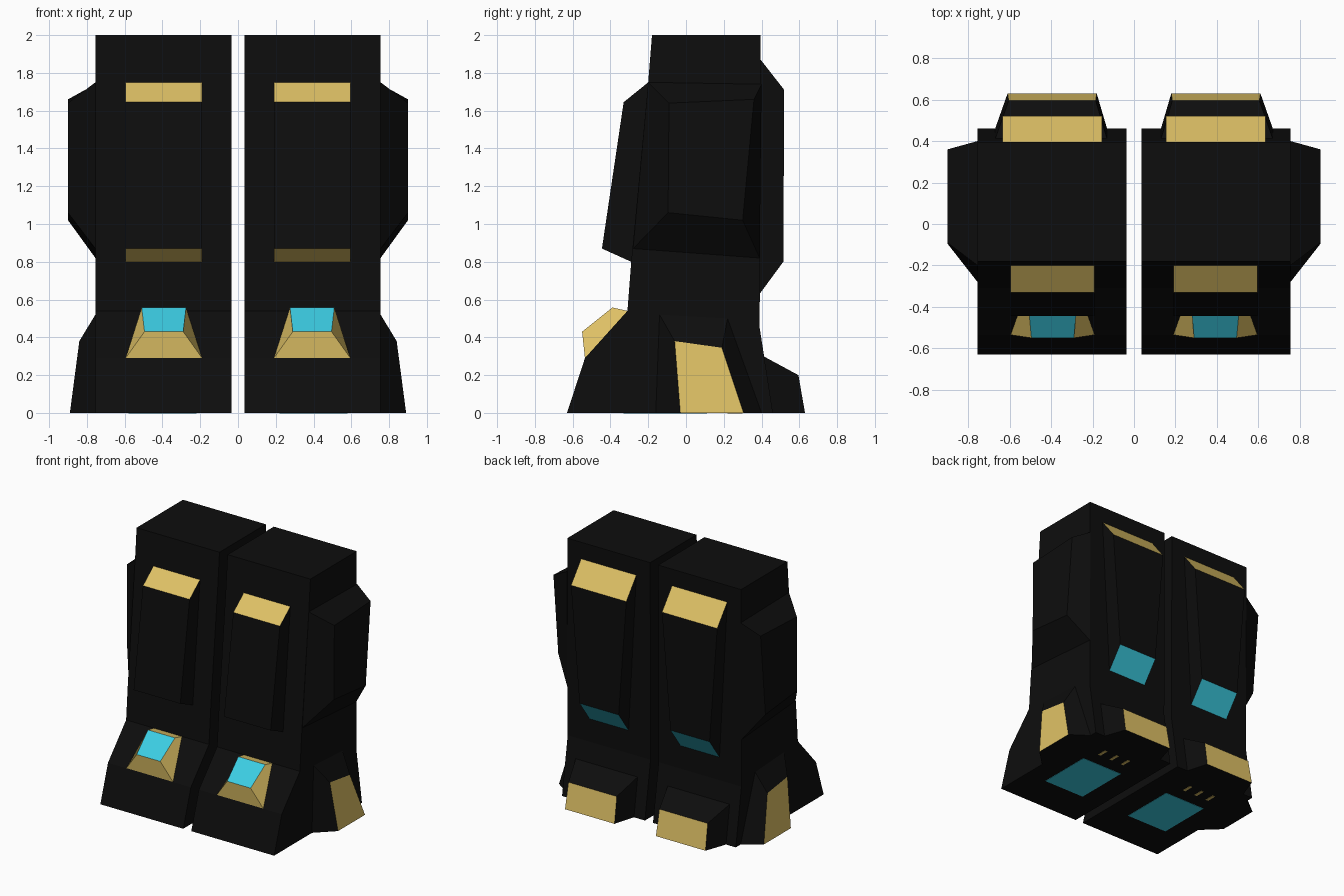
import bpy, bmesh
from mathutils import Vector

if "Cube" in bpy.data.objects:
    bpy.data.objects.remove(bpy.data.objects["Cube"])


def material(name, rgb):
    m = bpy.data.materials.new(name)
    m.diffuse_color = (*rgb, 1)
    m.use_nodes = True
    m.node_tree.nodes["Principled BSDF"].inputs["Base Color"].default_value = m.diffuse_color
    return m


BLACK = material("black", (0.004, 0.004, 0.004))
GOLD = material("gold", (0.73, 0.53, 0.13))
CYAN = material("cyan", (0.045, 0.61, 0.77))
MATS = (BLACK, GOLD, CYAN)


def loft(name, ring_a, ring_b, paint=lambda n: 0):
    """Solid between two matching outlines, mirrored to the other leg.
    paint(normal) gives the material index of each face."""
    bm = bmesh.new()
    a = [bm.verts.new(p) for p in ring_a]
    b = [bm.verts.new(p) for p in ring_b]
    bm.faces.new(a)
    bm.faces.new(b)
    n = len(a)
    for i in range(n):
        j = (i + 1) % n
        bm.faces.new((a[i], a[j], b[j], b[i]))
    bmesh.ops.recalc_face_normals(bm, faces=bm.faces)
    bm.normal_update()
    for f in bm.faces:
        f.material_index = paint(f.normal)
    me = bpy.data.meshes.new(name)
    bm.to_mesh(me)
    bm.free()
    for m in MATS:
        me.materials.append(m)
    ob = bpy.data.objects.new(name, me)
    bpy.context.collection.objects.link(ob)
    mod = ob.modifiers.new("other_leg", 'MIRROR')
    mod.use_mirror_merge = False
    return ob


def prism(name, profile, x0, x1, paint=lambda n: 0):
    """Side profile of (y, z) points extruded along x."""
    return loft(name, [(x0, y, z) for y, z in profile],
                [(x1, y, z) for y, z in profile], paint)


def side_block(name, inner, outer, paint=lambda n: 0):
    """Tapered block on the outer side; inner is sunk into the leg."""
    return loft(name, [(0.755, y, z) for y, z in inner], outer, paint)


# Main leg and foot body
prism("leg_body", [(-0.63, 0), (-0.535, 0.29), (-0.31, 0.54), (-0.29, 0.80),
                   (-0.20, 1.75), (-0.18, 2.0), (0.395, 2.0), (0.39, 0.45),
                   (0.46, 0)], 0.035, 0.755)

# Shin plate with gold upper and lower bevels
prism("shin_plate", [(-0.29, 0.80), (-0.445, 0.87), (-0.33, 1.645),
                     (-0.20, 1.75)], 0.19, 0.595,
      lambda n: 1 if abs(n.z) > 0.5 else 0)

# Calf block: gold top bevel, cyan thruster underneath
loft("calf_block",
     [(0.225, 0.39, 0.63), (0.565, 0.39, 0.63), (0.635, 0.395, 1.87), (0.155, 0.395, 1.87)],
     [(0.225, 0.515, 0.80), (0.565, 0.515, 0.80), (0.635, 0.52, 1.71), (0.155, 0.52, 1.71)],
     lambda n: 1 if n.z > 0.4 else 2 if n.z < -0.4 else 0)

# Heel block with gold back face
loft("heel_block",
     [(0.13, 0.46, 0), (0.67, 0.46, 0), (0.67, 0.41, 0.30), (0.13, 0.41, 0.30)],
     [(0.18, 0.63, 0), (0.61, 0.63, 0), (0.605, 0.595, 0.20), (0.185, 0.595, 0.20)],
     lambda n: 1 if n.y > 0.9 else 0)

# Toe lamp: gold housing with cyan top face
loft("toe_lamp",
     [(0.19, -0.535, 0.29), (0.595, -0.535, 0.29), (0.515, -0.31, 0.54), (0.27, -0.31, 0.54)],
     [(0.29, -0.55, 0.43), (0.495, -0.55, 0.43), (0.51, -0.39, 0.558), (0.275, -0.39, 0.558)],
     lambda n: 2 if n.y < -0.4 and n.z > 0.5 else 1)

# Outer side armour of the upper leg
side_block("side_armour",
           [(-0.28, 0.87), (0.39, 0.82), (0.40, 1.74), (-0.20, 1.75)],
           [(0.90, -0.095, 1.06), (0.90, 0.30, 1.02), (0.90, 0.36, 1.66), (0.90, -0.09, 1.64)])

# Ankle guard with gold outer face
side_block("ankle_guard",
           [(-0.16, 0), (0.40, 0), (0.22, 0.50), (-0.14, 0.52)],
           [(0.89, -0.03, 0), (0.89, 0.305, 0), (0.84, 0.19, 0.345), (0.84, -0.06, 0.38)],
           lambda n: 1 if n.x > 0.9 else 0)


def sole_plate(name, x0, x1, y0, y1, colour):
    prism(name, [(y0, -0.002), (y1, -0.002), (y1, 0.004), (y0, 0.004)],
          x0, x1, lambda n: colour)


# Sole thruster panel and three small gold slots
sole_plate("sole_panel", 0.22, 0.58, -0.33, 0.11, 2)
for i in range(3):
    x = 0.30 + 0.11 * i
    sole_plate("sole_slot", x - 0.012, x + 0.012, 0.22, 0.30, 1)
